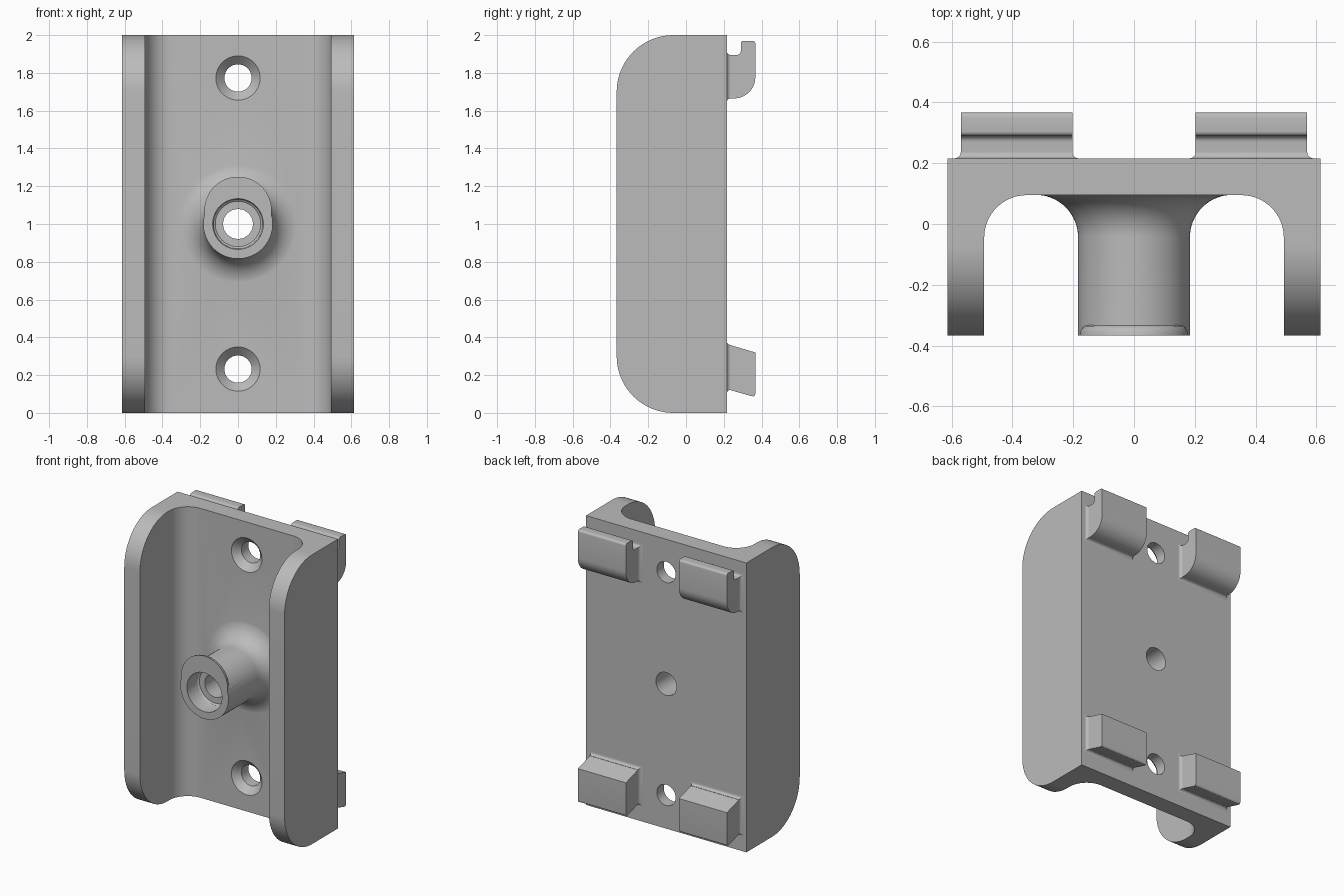
import bpy, bmesh
from math import sin, cos, radians, pi

cube = bpy.data.objects.get("Cube")
if cube:
    bpy.data.objects.remove(cube, do_unlink=True)

grey = bpy.data.materials.new("plain_grey")
grey.use_nodes = True
color = (0.5, 0.5, 0.5, 1)
grey.diffuse_color = color
grey.node_tree.nodes["Principled BSDF"].inputs["Base Color"].default_value = color

FRONT, BACK, FLOOR = -0.367, 0.216, 0.095
HALF, INNER, FILLET, CORNER = 0.613, 0.493, 0.14, 0.3


def arc(cx, cy, r, start, end, n=10):
    angles = [radians(start + (end - start) * i / n) for i in range(n + 1)]
    return [(cx + r * cos(a), cy + r * sin(a)) for a in angles]


def finish(name, bm):
    bmesh.ops.recalc_face_normals(bm, faces=bm.faces)
    mesh = bpy.data.meshes.new(name)
    bm.to_mesh(mesh)
    bm.free()
    mesh.materials.append(grey)
    obj = bpy.data.objects.new(name, mesh)
    bpy.context.collection.objects.link(obj)
    return obj


def loft(name, rings):
    """Skin a stack of equal rings and cap both ends."""
    bm = bmesh.new()
    loops = [[bm.verts.new(p) for p in ring] for ring in rings]
    count = len(loops[0])
    for a, b in zip(loops, loops[1:]):
        for i in range(count):
            j = (i + 1) % count
            bm.faces.new((a[i], a[j], b[j], b[i]))
    bm.faces.new(loops[0])
    bm.faces.new(loops[-1])
    return finish(name, bm)


def prism_x(name, profile, lo, hi):
    return loft(name, [[(x, y, z) for y, z in profile] for x in (lo, hi)])


def turned(name, profile, z, steps=72):
    """Solid of (radius, y) steps turned about a front-to-back axis."""
    turns = [2 * pi * i / steps for i in range(steps)]
    return loft(name, [[(r * cos(t), y, z + r * sin(t)) for t in turns]
                       for r, y in profile])


def activate(obj):
    bpy.ops.object.select_all(action='DESELECT')
    obj.select_set(True)
    bpy.context.view_layer.objects.active = obj


def combine(obj, other, operation):
    mod = obj.modifiers.new(operation.title(), 'BOOLEAN')
    mod.operation, mod.object, mod.solver = operation, other, 'EXACT'
    activate(obj)
    bpy.ops.object.modifier_apply(modifier=mod.name)
    bpy.data.objects.remove(other, do_unlink=True)


def smooth(obj):
    activate(obj)
    bpy.ops.object.shade_smooth_by_angle(angle=radians(30))


# Channel body: a U section with filleted inner corners
cx, cy = INNER - FILLET, FLOOR - FILLET
half = [(HALF, BACK), (HALF, FRONT), (INNER, FRONT)] + arc(cx, cy, FILLET, 0, 90, 16)
section = half + [(-x, y) for x, y in reversed(half)]
body = loft("channel_body", [[(x, y, z) for x, y in section] for z in (0, 2)])

# Round the front corners of both side walls
fy = FRONT + CORNER
outline = [(0.5, -0.0)] + arc(fy, CORNER, CORNER, 270, 180, 20)
outline += arc(fy, 2 - CORNER, CORNER, 180, 90, 20) + [(0.5, 2)]
combine(body, prism_x("side_outline", outline, -1, 1), 'INTERSECT')

# Central boss with a flared foot and a raised lip at its front
boss_r = 0.184
foot = arc(boss_r + FILLET, cy + 0.001, FILLET, 90, 180, 16)
boss = turned("boss", [(boss_r + FILLET, 0.15)] + foot + [(boss_r, FRONT)], 1)
lip = turned("boss_lip", [(0.152, -0.333), (0.163, -0.336), (0.171, -0.343),
                          (0.176, -0.353), (0.178, FRONT)], 1.072)
combine(boss, lip, 'UNION')
combine(body, boss, 'UNION')

# Stepped bore through the boss
bore = turned("bore", [(0.134, -0.5), (0.134, -0.27), (0.13, -0.258), (0.12, -0.25),
                       (0.079, -0.25), (0.079, 0.5)], 1)
combine(body, bore, 'DIFFERENCE')

# Countersunk screw holes
for z in (0.232, 1.773):
    sink = turned("screw_hole", [(0.117, 0), (0.117, FLOOR), (0.072, FLOOR + 0.045),
                                 (0.072, 0.5)], z)
    combine(body, sink, 'DIFFERENCE')
smooth(body)

# Rear hooks: rounded with an upturned lip above, sloped wedges below
upper = [(0.21, 1.665)] + arc(0.255, 1.777, 0.112, 270, 360, 14)
upper += arc(0.352, 1.955, 0.015, 0, 90, 5) + arc(0.305, 1.955, 0.015, 90, 180, 5)
upper += arc(0.27, 1.915, 0.02, 0, -90, 6) + [(0.21, 1.895)]
lower = [(0.21, 0.128), (0.345, 0.089)] + arc(0.352, 0.102, 0.015, 285, 360, 5)
lower += [(0.367, 0.32), (0.21, 0.366)]

# Each hook has a small concave fillet where it meets the back
R = 0.02
flare = [(y, R - y) for y, _ in [(0, 0)]]
flare = [(BACK + R - R * sin(a), R - R * cos(a))
         for a in [radians(d) for d in (0, 18, 36, 54, 72, 90)]]


def foot_fillet(name, x0, x1, z0, z1):
    rings = [[(x0 - d, y, z0 - d), (x1 + d, y, z0 - d),
              (x1 + d, y, z1 + d), (x0 - d, y, z1 + d)] for y, d in flare]
    return loft(name, rings)


for side, sign in (("left", 1), ("right", -1)):
    x0, x1 = sorted((sign * 0.203, sign * 0.57))
    for level, profile, z0, z1 in (("upper", upper, 1.665, 1.895),
                                   ("lower", lower, 0.122, 0.36)):
        smooth(prism_x(f"{level}_{side}_hook", profile, x0, x1))
        smooth(foot_fillet(f"{level}_{side}_hook_fillet", x0, x1, z0, z1))
